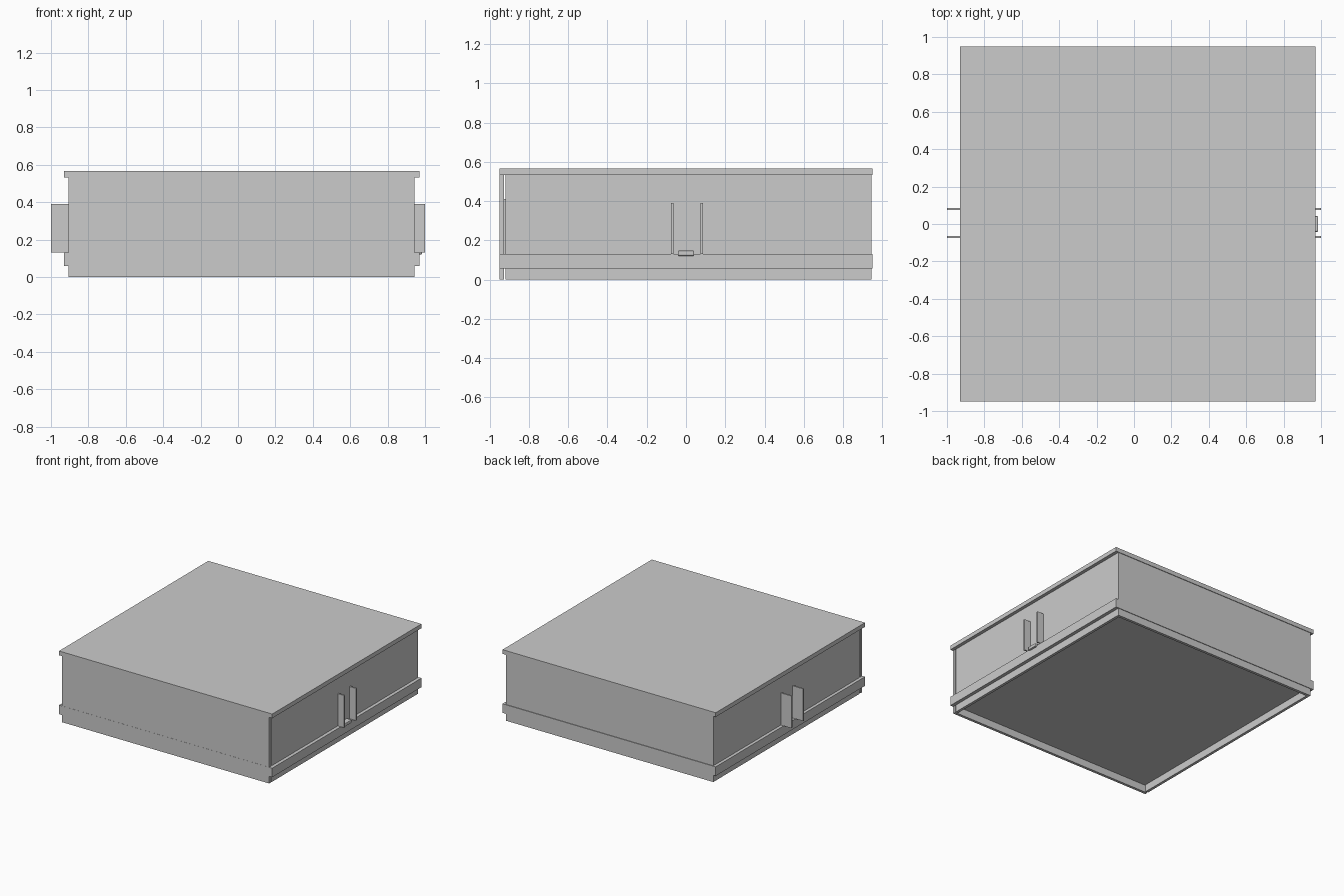
import bpy

if "Cube" in bpy.data.objects:
    bpy.data.objects.remove(bpy.data.objects["Cube"])


def box(name, x, y, z, bevel=0.0):
    """Box given by its (min, max) range on each axis."""
    bpy.ops.mesh.primitive_cube_add(size=1, location=[(a + b) / 2 for a, b in (x, y, z)])
    ob = bpy.context.object
    ob.name = name
    ob.scale = [b - a for a, b in (x, y, z)]
    bpy.ops.object.transform_apply(location=False, rotation=False, scale=True)
    if bevel:
        mod = ob.modifiers.new("bevel", "BEVEL")
        mod.width = bevel
        mod.segments = 2
    return ob


X0, X1 = -0.905, 0.943      # outer faces of the side walls
TOP = 0.533                 # underside of the lid
T = 0.022                   # wall thickness

# Lid and base slab, both overhanging the side walls
box("lid", (-0.93, 0.97), (-0.95, 0.95), (TOP, 0.567))
box("base_slab", (-0.93, 0.97), (-0.95, 0.95), (0.058, 0.131))

# Walls run from the ground to the lid, leaving a recess under the slab
box("left_wall", (X0, X0 + T), (-0.918, 0.945), (0, TOP))
box("right_wall", (X1 - T, X1), (-0.918, 0.945), (0, TOP))
box("back_wall", (X0 + T, X1 - T), (0.945 - T, 0.945), (0, TOP))

# Front panel, set off from the walls by a narrow gap
box("front_panel", (X0, X1), (-0.949, -0.927), (0, TOP))
box("front_panel_backing", (X0 + T, X1 - T), (-0.927, -0.912), (0.131, 0.41))

# Pairs of upright guide plates on both sides
for side, xr in (("left", (-1.0, X0)), ("right", (X1, 1.0))):
    for pos, y in (("front", -0.07), ("back", 0.08)):
        box(f"{side}_{pos}_guide", xr, (y - 0.006, y + 0.006), (0.131, 0.39))

# Small rounded latch between the right guides
box("latch", (X1 - 0.01, 0.985), (-0.042, 0.042), (0.121, 0.148), bevel=0.006)
